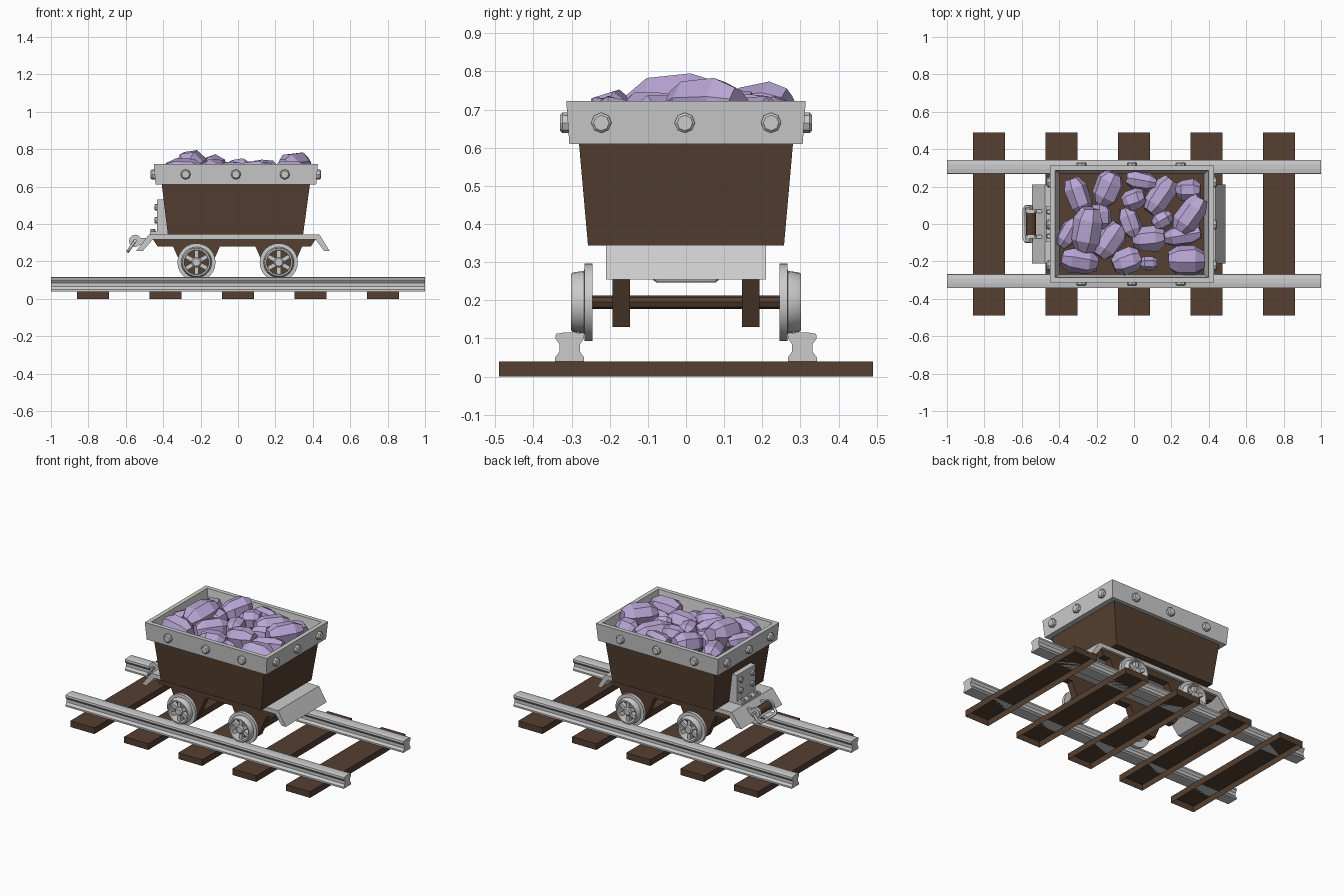
import bpy, bmesh, random
from math import pi, cos, sin, radians
from mathutils import Vector, Matrix

if "Cube" in bpy.data.objects:
    bpy.data.objects.remove(bpy.data.objects["Cube"])

random.seed(4)


def material(name, rgb):
    m = bpy.data.materials.new(name)
    m.diffuse_color = (*rgb, 1)
    m.use_nodes = True
    m.node_tree.nodes["Principled BSDF"].inputs["Base Color"].default_value = m.diffuse_color
    return m


WOOD = material("dark_wood", (0.09, 0.05, 0.03))
CRYSTAL = material("lilac_crystal", (0.48, 0.38, 0.66))


def mesh(name, verts, faces, mat=None, smooth=False):
    me = bpy.data.meshes.new(name)
    me.from_pydata(verts, [], faces)
    bm = bmesh.new()
    bm.from_mesh(me)
    bmesh.ops.recalc_face_normals(bm, faces=bm.faces)
    bm.to_mesh(me)
    bm.free()
    ob = bpy.data.objects.new(name, me)
    bpy.context.collection.objects.link(ob)
    if mat:
        me.materials.append(mat)
    if smooth:
        bpy.ops.object.select_all(action='DESELECT')
        ob.select_set(True)
        bpy.context.view_layer.objects.active = ob
        bpy.ops.object.shade_smooth_by_angle(angle=radians(30))
    return ob


def loft(name, rings, mat=None, caps=(True, True), closed=False, smooth=False):
    """Skin a list of equal-length point rings."""
    n, k = len(rings[0]), len(rings)
    verts = [tuple(p) for r in rings for p in r]
    faces = []
    for i in range(k if closed else k - 1):
        a, b = i * n, (i + 1) % k * n
        faces += [(a + j, a + (j + 1) % n, b + (j + 1) % n, b + j) for j in range(n)]
    if not closed:
        if caps[0]:
            faces.append(tuple(range(n)))
        if caps[1]:
            faces.append(tuple(range((k - 1) * n, k * n)))
    return mesh(name, verts, faces, mat, smooth)


def rect(x0, x1, y, z):
    return [(x0, -y, z), (x1, -y, z), (x1, y, z), (x0, y, z)]


def box(name, x, y, z, mat=None, caps=(True, True)):
    return loft(name, [[(x[0], y[0], h), (x[1], y[0], h), (x[1], y[1], h), (x[0], y[1], h)]
                       for h in z], mat, caps)


def prism(name, pts, y0, y1, mat=None):
    return loft(name, [[(x, y, z) for x, z in pts] for y in (y0, y1)], mat)


def lathe(name, centre, axis, profile, n, mat=None, closed=False, smooth=False):
    """Revolve (distance along axis, radius) pairs about an axis through centre."""
    rot = Vector((0, 0, 1)).rotation_difference(Vector(axis)).to_matrix()
    rings = [[Vector(centre) + rot @ Vector((r * cos(2 * pi * j / n), r * sin(2 * pi * j / n), d))
              for j in range(n)] for d, r in profile]
    return loft(name, rings, mat, closed=closed, smooth=smooth)


def bolt(name, centre, axis, r=0.027, h=0.022):
    lathe(name, centre, axis, [(-0.01, r), (h * 0.7, r), (h, r * 0.75)], 8)


# Sleepers, open underneath
for x in (-0.775, -0.388, 0, 0.388, 0.775):
    box("sleeper", (x - 0.086, x + 0.086), (-0.49, 0.49), (0, 0.04), WOOD, (False, True))

# Rails with a waisted section
half = [(0.038, 0.04), (0.038, 0.05), (0.027, 0.065), (0.027, 0.085), (0.038, 0.1), (0.036, 0.112), (0.012, 0.116)]
section = half + [(-y, z) for y, z in reversed(half)]
for s in (-1, 1):
    loft("rail", [[(x, s * 0.305 + y, z) for y, z in section] for x in (-1, 1)])

# Bent chassis plate
prism("chassis_plate", [(-0.545, 0.255), (-0.475, 0.345), (0.435, 0.345), (0.49, 0.255),
                        (0.46, 0.255), (0.415, 0.318), (-0.455, 0.318), (-0.51, 0.255)], -0.21, 0.21)

# Wooden side beams with axle supports
AXLES = (-0.222, 0.218)
beam = [(0.415, 0.318), (-0.455, 0.318), (-0.43, 0.28)]
for cx in AXLES:
    beam += [(cx - 0.125, 0.28), (cx - 0.06, 0.13), (cx + 0.06, 0.13), (cx + 0.125, 0.28)]
beam.append((0.39, 0.28))
for y in (-0.193, 0.147):
    prism("side_beam", beam, y, y + 0.046, WOOD)

# Axles and spoked, flanged wheels
for cx in AXLES:
    lathe("axle", (cx, 0, 0.195), (0, 1, 0), [(-0.26, 0.018), (0.26, 0.018)], 8, WOOD)
    for s in (-1, 1):
        c = (cx, 0, 0.195)
        lathe("wheel_rim", c, (0, s, 0),
              [(0.245, 0.064), (0.245, 0.102), (0.266, 0.102), (0.267, 0.082), (0.296, 0.078),
               (0.302, 0.074), (0.302, 0.066), (0.296, 0.064)], 24, closed=True, smooth=True)
        lathe("wheel_hub", c, (0, s, 0), [(0.245, 0.027), (0.29, 0.027), (0.297, 0.02)], 12, smooth=True)
        for k in range(6):
            spoke = box("wheel_spoke", (0.018, 0.068), (s * 0.273 - 0.014, s * 0.273 + 0.014), (-0.011, 0.011))
            spoke.matrix_world = Matrix.Translation(c) @ Matrix.Rotation(k * pi / 3 + pi / 6, 4, 'Y')

# Tapered wooden tub
loft("tub", [rect(-0.375, 0.348, 0.257, 0.343), rect(-0.408, 0.385, 0.281, 0.615)], WOOD)

# Metal rim frame
loft("tub_rim", [rect(-0.441, 0.418, 0.306, 0.61), rect(-0.45, 0.427, 0.314, 0.722),
                 rect(-0.422, 0.399, 0.286, 0.722), rect(-0.397, 0.374, 0.268, 0.61)], closed=True)

# Rim bolts
for s in (-1, 1):
    for x in (-0.28, -0.011, 0.25):
        bolt("rim_bolt", (x, s * 0.309, 0.665), (0, s, 0))
    for y in (-0.222, -0.003, 0.223):
        bolt("rim_bolt", (0.422 if s > 0 else -0.445, y, 0.665), (s, 0, 0))

# Bracket at the coupling end
prism("end_bracket", [(-0.37, 0.34), (-0.47, 0.34), (-0.47, 0.36), (-0.432, 0.36),
                      (-0.432, 0.53), (-0.395, 0.53)], -0.095, 0.095)
for y in (-0.06, 0.06):
    for z in (0.42, 0.49):
        bolt("bracket_bolt", (-0.432, y, z), (-1, 0, 0), 0.018, 0.015)
for y in (-0.065, 0, 0.065):
    bolt("foot_bolt", (-0.455, y, 0.36), (0, 0, 1), 0.014, 0.014)

# Coupling roller, its brackets and pull loop
lathe("coupling_roller", (-0.55, 0, 0.31), (0, 1, 0), [(-0.062, 0.027), (0.062, 0.027)], 12, WOOD, smooth=True)
lathe("coupling_pin", (-0.55, 0, 0.31), (0, 1, 0), [(-0.1, 0.01), (0.1, 0.01)], 8)
for s in (-1, 1):
    lathe("roller_cap", (-0.55, s * 0.068, 0.31), (0, 1, 0), [(-0.01, 0.033), (0.01, 0.033)], 12, smooth=True)
    prism("roller_bracket", [(-0.55, 0.325), (-0.55, 0.295), (-0.5, 0.28), (-0.49, 0.325)],
          s * 0.068 - 0.01, s * 0.068 + 0.01)
cu = bpy.data.curves.new("pull_loop", 'CURVE')
cu.dimensions = '3D'
cu.bevel_depth, cu.bevel_resolution, cu.use_fill_caps = 0.009, 1, True
sp = cu.splines.new('POLY')
path = [(-0.55, -0.092, 0.31), (-0.579, -0.092, 0.268), (-0.588, -0.075, 0.254)]
path += [(x, -y, z) for x, y, z in reversed(path)]
sp.points.add(len(path) - 1)
for p, co in zip(sp.points, path):
    p.co = (*co, 1)
bpy.context.collection.objects.link(bpy.data.objects.new("pull_loop", cu))

# Crystals: x, y, length, width, heading in degrees, top height
ROCKS = [(-.30, .15, .20, .13, 110, .73), (-.14, .19, .18, .15, 65, .775), (.04, .23, .16, .10, 170, .74),
         (.29, .18, .13, .12, 0, .74), (.14, .15, .21, .13, 55, .75), (0, .13, .12, .12, 20, .755),
         (.30, .05, .21, .14, 55, .785), (-.18, .04, .13, .12, 90, .74), (-.25, -.03, .23, .17, 80, .80),
         (-.35, -.05, .16, .10, 60, .73), (-.13, -.09, .20, .14, 55, .75), (-.02, .01, .16, .11, 110, .74),
         (.15, .02, .11, .10, 30, .73), (.08, -.08, .17, .14, 5, .745), (.26, -.06, .20, .11, 10, .72),
         (.28, -.195, .19, .16, 0, .745), (.075, -.21, .09, .08, 0, .70), (-.04, -.20, .15, .14, 20, .74),
         (-.29, -.195, .19, .14, 170, .755)]
for x, y, length, width, heading, top in ROCKS:
    rings = []
    for t, r in ((-0.5, 0.55), (-0.26, 0.95), (0.24, 1.0), (0.5, 0.6)):
        ring = []
        for j in range(7):
            a = 2 * pi * j / 7 + 0.2
            q = r * width / 2 * random.uniform(0.92, 1.08)
            ring.append((t * length * random.uniform(0.95, 1.05), q * cos(a), q * sin(a)))
        rings.append(ring)
    rock = loft("crystal", rings, CRYSTAL)
    rock.matrix_world = (Matrix.Translation((x, y, top - width * 0.52)) @ Matrix.Rotation(radians(heading), 4, 'Z')
                         @ Matrix.Rotation(random.uniform(-0.15, 0.15), 4, 'Y')
                         @ Matrix.Rotation(random.uniform(0, 1), 4, 'X'))
